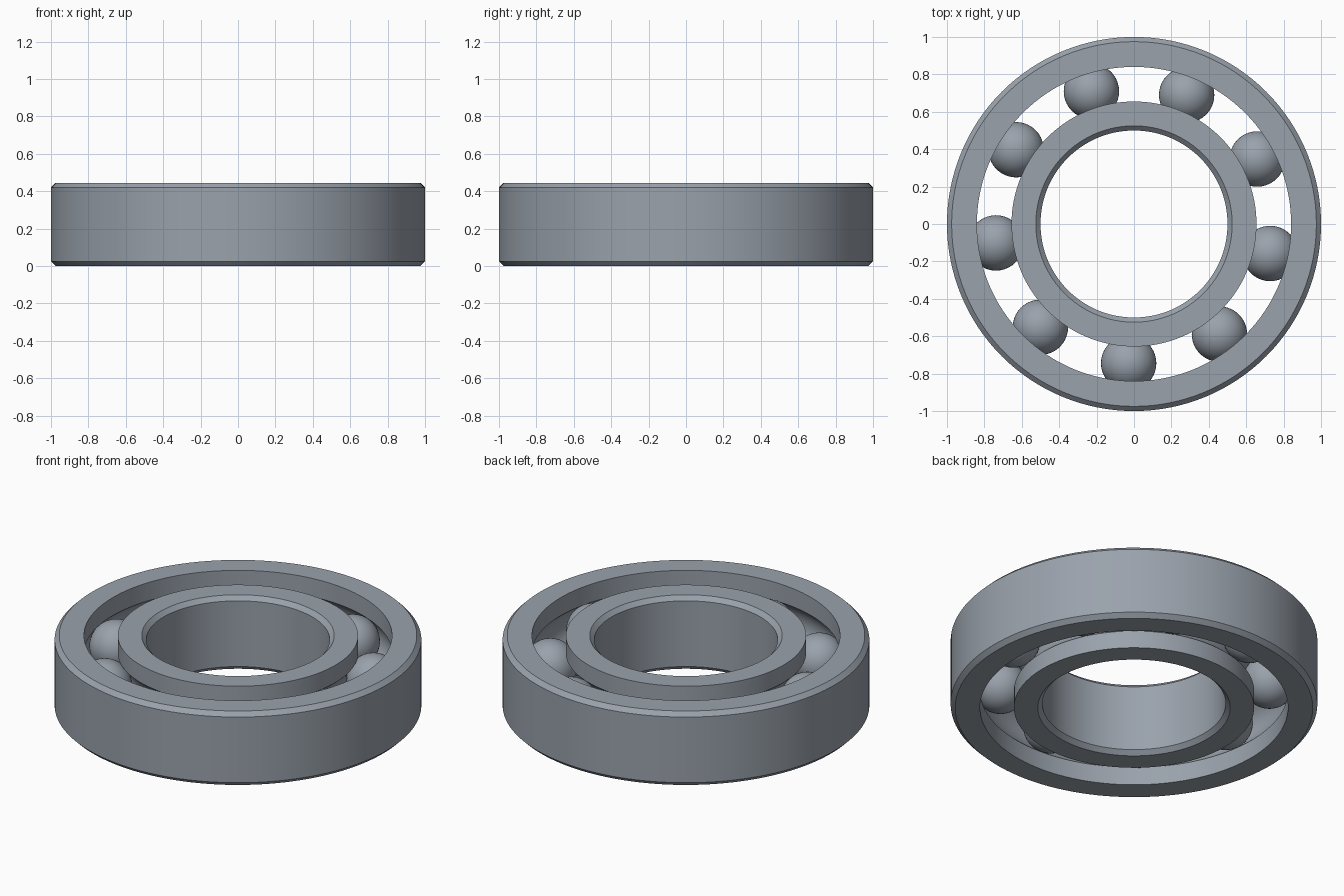
import bpy, bmesh
from math import sin, cos, acos, pi, radians

if "Cube" in bpy.data.objects:
    bpy.data.objects.remove(bpy.data.objects["Cube"], do_unlink=True)

HEIGHT = 0.445
MID = HEIGHT / 2
PITCH = 0.745       # radius of the ball circle
BALL = 0.148
CHAMFER = 0.025
BALLS = 9

steel = bpy.data.materials.new("steel grey")
steel.use_nodes = True
colour = (0.32, 0.36, 0.41, 1)
steel.diffuse_color = colour
steel.node_tree.nodes["Principled BSDF"].inputs["Base Color"].default_value = colour


def finish(name, bm):
    """Turn a bmesh into a smooth steel object with crisp edges."""
    mesh = bpy.data.meshes.new(name)
    bm.to_mesh(mesh)
    bm.free()
    mesh.materials.append(steel)
    obj = bpy.data.objects.new(name, mesh)
    bpy.context.collection.objects.link(obj)
    bpy.ops.object.select_all(action='DESELECT')
    obj.select_set(True)
    bpy.context.view_layer.objects.active = obj
    bpy.ops.object.shade_smooth_by_angle(angle=radians(25))
    return obj


def ring(name, plain, grooved, steps=14):
    """Revolve a section with a chamfered plain wall and a ball groove in the other."""
    side = 1 if plain > grooved else -1
    profile = [(grooved, 0), (plain - side * CHAMFER, 0), (plain, CHAMFER),
               (plain, HEIGHT - CHAMFER), (plain - side * CHAMFER, HEIGHT),
               (grooved, HEIGHT)]
    half = acos(abs(grooved - PITCH) / BALL)
    for i in range(steps + 1):
        a = half - 2 * half * i / steps
        profile.append((PITCH + side * BALL * cos(a), MID + BALL * sin(a)))
    bm = bmesh.new()
    verts = [bm.verts.new((r, 0, z)) for r, z in profile]
    edges = [bm.edges.new((v, verts[i - 1])) for i, v in enumerate(verts)]
    bmesh.ops.spin(bm, geom=verts + edges, cent=(0, 0, 0), axis=(0, 0, 1),
                   angle=2 * pi, steps=128, use_merge=True)
    bmesh.ops.remove_doubles(bm, verts=bm.verts, dist=0.0001)
    bmesh.ops.recalc_face_normals(bm, faces=bm.faces)
    return finish(name, bm)


# Races
ring("outer_race", plain=1.0, grooved=0.84)
ring("inner_race", plain=0.5, grooved=0.655)

# Rolling balls, evenly spaced between the races
for i in range(BALLS):
    angle = radians(27.8) + 2 * pi * i / BALLS
    bm = bmesh.new()
    bmesh.ops.create_uvsphere(bm, u_segments=40, v_segments=24, radius=BALL)
    ball = finish(f"ball_{i + 1}", bm)
    ball.location = (PITCH * cos(angle), PITCH * sin(angle), MID)
